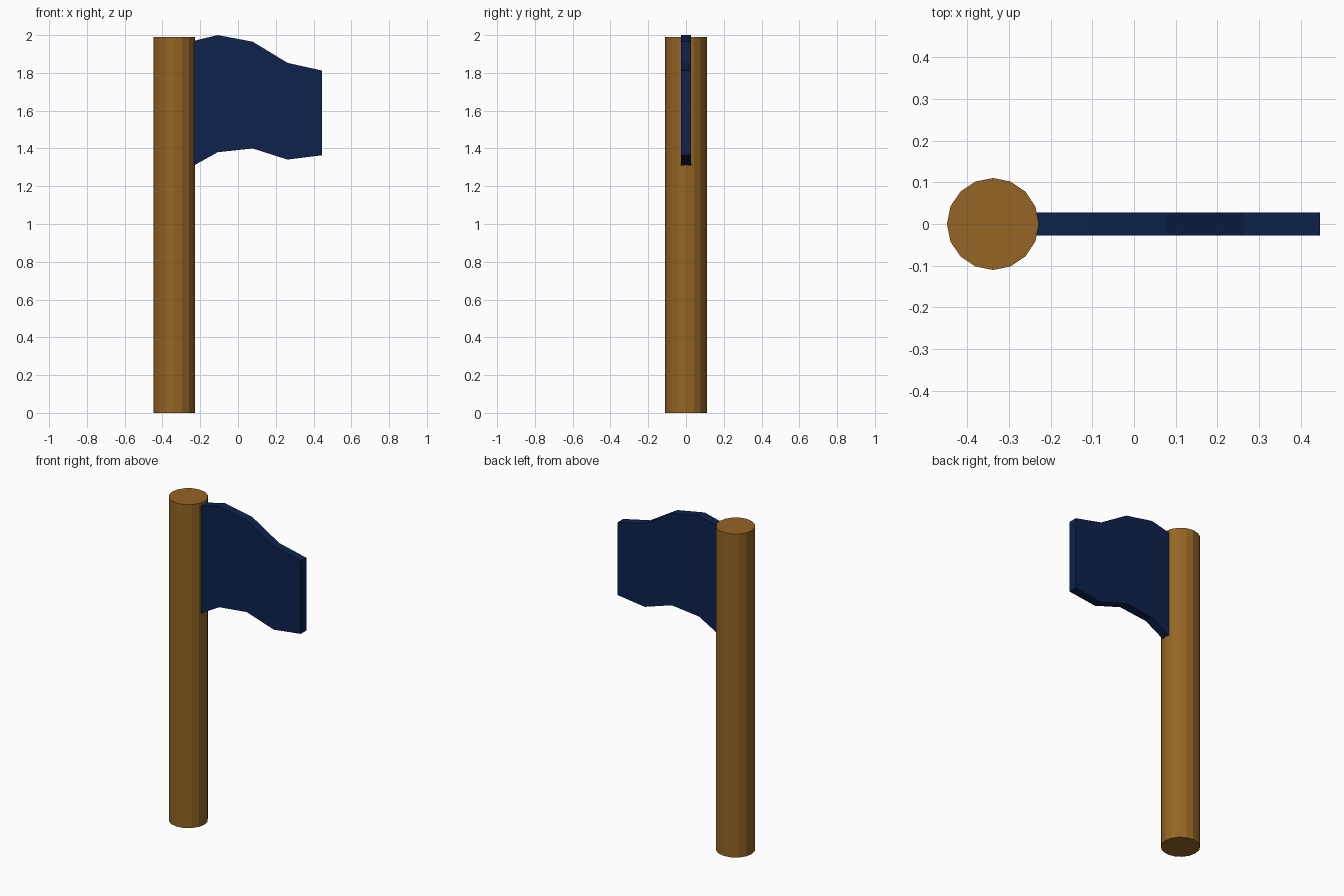
import bpy, bmesh

if "Cube" in bpy.data.objects:
    bpy.data.objects.remove(bpy.data.objects["Cube"])


def material(name, rgb):
    m = bpy.data.materials.new(name)
    m.diffuse_color = (*rgb, 1)
    m.use_nodes = True
    m.node_tree.nodes["Principled BSDF"].inputs["Base Color"].default_value = m.diffuse_color
    return m


def prism(name, outline, direction, mat):
    """Extrude a flat outline of 3D points along a direction."""
    bm = bmesh.new()
    base = bm.faces.new([bm.verts.new(p) for p in outline])
    ext = bmesh.ops.extrude_face_region(bm, geom=[base], use_keep_orig=True)
    verts = [v for v in ext["geom"] if isinstance(v, bmesh.types.BMVert)]
    bmesh.ops.translate(bm, verts=verts, vec=direction)
    bmesh.ops.recalc_face_normals(bm, faces=bm.faces)
    me = bpy.data.meshes.new(name)
    bm.to_mesh(me)
    bm.free()
    me.materials.append(mat)
    ob = bpy.data.objects.new(name, me)
    bpy.context.collection.objects.link(ob)
    return ob


brown = material("wood_brown", (0.30, 0.13, 0.018))
navy = material("navy_blue", (0.004, 0.016, 0.075))

# Pole: 16-sided flat-shaded cylinder
bpy.ops.mesh.primitive_cylinder_add(vertices=16, radius=0.11, depth=1.99,
                                    location=(-0.338, 0, 0.995),
                                    rotation=(0, 0, 0))
pole = bpy.context.object
pole.name = "pole"
pole.data.materials.append(brown)

# Flag: wavy outline in the xz plane, given thickness along y
top = [(-0.24, 1.968), (-0.108, 2.0), (0.078, 1.965), (0.262, 1.853), (0.446, 1.812)]
bottom = [(0.446, 1.364), (0.262, 1.341), (0.078, 1.40), (-0.108, 1.38), (-0.24, 1.306)]
half = 0.027
prism("flag", [(x, -half, z) for x, z in top + bottom], (0, 2 * half, 0), navy)
